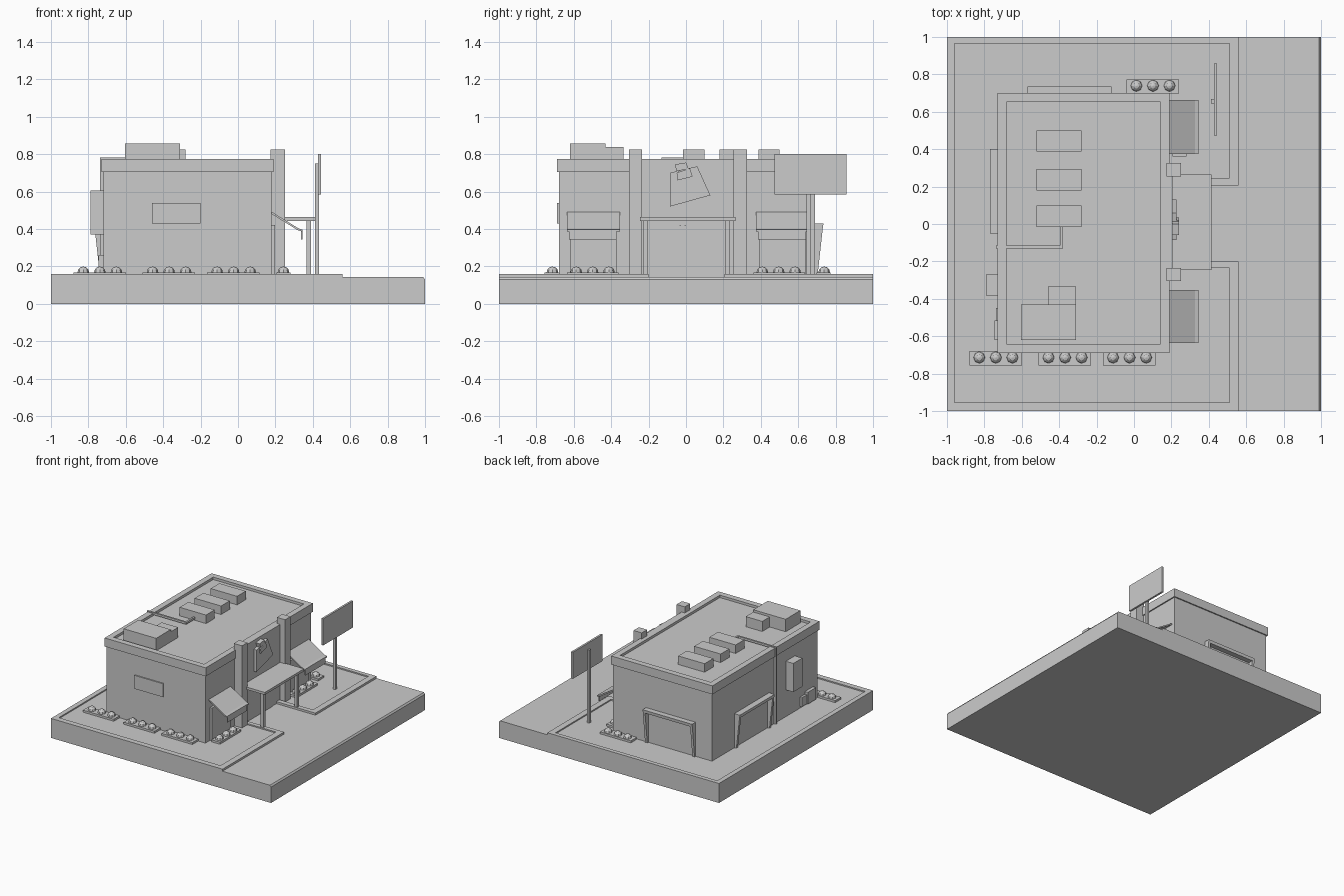
import bpy, bmesh
from mathutils import Vector


def finish(name, bm):
    bmesh.ops.recalc_face_normals(bm, faces=bm.faces)
    me = bpy.data.meshes.new(name)
    bm.to_mesh(me)
    bm.free()
    ob = bpy.data.objects.new(name, me)
    bpy.context.collection.objects.link(ob)
    return ob


def box(name, x0, x1, y0, y1, z0, z1):
    bm = bmesh.new()
    bmesh.ops.create_cube(bm, size=1)
    for v in bm.verts:
        v.co = Vector(((x0 + x1) / 2 + v.co.x * (x1 - x0),
                       (y0 + y1) / 2 + v.co.y * (y1 - y0),
                       (z0 + z1) / 2 + v.co.z * (z1 - z0)))
    return finish(name, bm)


def prism(name, pts, axis, a, b):
    """Extrude a 2D outline along an axis from a to b."""
    put = {'x': lambda p, t: (t, p[0], p[1]),
           'y': lambda p, t: (p[0], t, p[1]),
           'z': lambda p, t: (p[0], p[1], t)}[axis]
    bm = bmesh.new()
    f = bm.faces.new([bm.verts.new(put(p, a)) for p in pts])
    ext = bmesh.ops.extrude_face_region(bm, geom=[f])
    d = Vector(put((0, 0), b - a))
    bmesh.ops.translate(bm, vec=d, verts=[g for g in ext['geom'] if isinstance(g, bmesh.types.BMVert)])
    return finish(name, bm)


def frame(name, x0, x1, y0, y1, z0, z1, w):
    """Rectangular ring lying flat."""
    bm = bmesh.new()
    loops = []
    for d, z in ((0, z0), (0, z1), (w, z1), (w, z0)):
        loops.append([bm.verts.new(p) for p in ((x0 + d, y0 + d, z), (x1 - d, y0 + d, z),
                                                (x1 - d, y1 - d, z), (x0 + d, y1 - d, z))])
    for i in range(4):
        a, b = loops[i], loops[(i + 1) % 4]
        for j in range(4):
            k = (j + 1) % 4
            bm.faces.new((a[j], a[k], b[k], b[j]))
    return finish(name, bm)


def bush(x, y):
    bm = bmesh.new()
    bmesh.ops.create_uvsphere(bm, u_segments=8, v_segments=6, radius=0.031)
    bmesh.ops.translate(bm, vec=(x, y, 0.168), verts=bm.verts)
    finish("bush", bm)


# ground slab, with the road at its own top level
prism("ground_slab", [(-1, 0), (1, 0), (1, 0.13), (0.99, 0.143), (-1, 0.143)], 'y', -1, 1)

# kerb that runs round the plot and turns in along the entrance path
prism("kerb", [(0.19, 0.205), (0.56, 0.205), (0.56, 1), (-1, 1), (-1, -1), (0.56, -1),
               (0.56, -0.2), (0.19, -0.2), (0.19, -0.235), (0.51, -0.235), (0.51, -0.955),
               (-0.96, -0.955), (-0.96, 0.965), (0.51, 0.965), (0.51, 0.245), (0.19, 0.245)],
      'z', 0.13, 0.16)
box("lawn_main", -0.965, 0.18, -0.96, 0.97, 0.12, 0.15)
box("lawn_left", 0.18, 0.515, -0.96, -0.23, 0.12, 0.15)
box("lawn_right", 0.18, 0.515, 0.24, 0.97, 0.12, 0.15)

# building
box("walls", -0.72, 0.18, -0.68, 0.69, 0.13, 0.755)
frame("parapet", -0.73, 0.19, -0.69, 0.70, 0.705, 0.775, 0.048)
box("entrance_facade", 0.15, 0.205, -0.24, 0.26, 0.14, 0.775)
for y in (-0.27, 0.29):
    box("pillar", 0.175, 0.25, y - 0.035, y + 0.035, 0.14, 0.825)

# entrance: doors, handles, canopy and posts
box("door_frame", 0.19, 0.21, -0.19, 0.15, 0.14, 0.42)
for y in (-0.03, -0.005):
    box("door_handle", 0.21, 0.218, y - 0.004, y + 0.004, 0.385, 0.42)
box("canopy", 0.2, 0.415, -0.245, 0.265, 0.443, 0.463)
for y in (-0.215, 0.222):
    box("canopy_post", 0.365, 0.39, y - 0.012, y + 0.012, 0.14, 0.445)

# shop windows with awnings and planters
for y0, y1, py in ((-0.635, -0.352, -0.635), (0.375, 0.662, 0.36)):
    box("shop_window", 0.17, 0.198, y0 + 0.015, y1 - 0.02, 0.15, 0.42)
    prism("awning", [(0.175, 0.495), (0.325, 0.402), (0.32, 0.393), (0.175, 0.483)], 'y', y0, y1)
    prism("awning_lip", [(0.325, 0.402), (0.345, 0.396), (0.345, 0.386), (0.32, 0.393)], 'y', y0, y1)
    box("awning_valance", 0.337, 0.344, y0 + 0.01, y1 - 0.02, 0.343, 0.39)
    box("planter_bed", 0.205, 0.28, py, py + 0.275, 0.14, 0.167)
    for i in range(3):
        bush(0.243, py + 0.048 + i * 0.0875)

# planters along the long sides
for x0, y in ((-0.88, -0.718), (-0.51, -0.718), (-0.165, -0.718), (-0.04, 0.735)):
    box("planter_bed", x0, x0 + 0.28, y - 0.038, y + 0.038, 0.14, 0.167)
    for i in range(3):
        bush(x0 + 0.053 + i * 0.0885, y + 0.004)

# tilted facade board and its plain raised trim
prism("facade_board", [(-0.085, 0.70), (0.06, 0.735), (0.13, 0.58), (-0.085, 0.52)], 'x', 0.2, 0.228)
prism("board_trim_lower", [(-0.05, 0.70), (0.02, 0.725), (0.035, 0.68), (-0.045, 0.66)], 'x', 0.22, 0.24)
prism("board_trim_upper", [(-0.06, 0.745), (0.0, 0.755), (0.015, 0.72), (-0.05, 0.71)], 'x', 0.2, 0.24)

# roadside sign
box("sign_pole", 0.413, 0.433, 0.645, 0.668, 0.14, 0.75)
box("sign_panel", 0.428, 0.444, 0.472, 0.857, 0.583, 0.802)

# blank wall sign on the front wall
box("wall_sign", -0.46, -0.20, -0.69, -0.67, 0.43, 0.54)

# roof units
for y in (-0.015, 0.18, 0.388):
    box("roof_vent", -0.52, -0.28, y, y + 0.113, 0.74, 0.825)
box("roof_cooler", -0.605, -0.31, -0.62, -0.43, 0.74, 0.857)
box("roof_cooler_small", -0.46, -0.31, -0.43, -0.333, 0.74, 0.838)

# drain pipe over the parapet and down the back wall
box("pipe_roof_end", -0.395, -0.38, -0.13, -0.015, 0.765, 0.782)
box("pipe_roof", -0.738, -0.38, -0.13, -0.115, 0.765, 0.782)
box("pipe_down", -0.738, -0.715, -0.13, -0.115, 0.15, 0.782)


# hooded service bays: lintel plus tapered jambs
def bay(axis, wall, sign, a0, a1):
    def w(d):
        return wall + sign * d
    hood = [(w(-0.01), 0.405), (w(0.047), 0.405), (w(0.05), 0.43), (w(-0.01), 0.43)]
    jamb = [(w(-0.01), 0.15), (w(0.018), 0.15), (w(0.047), 0.41), (w(-0.01), 0.41)]
    sides = ((a0, a0 + 0.02), (a1 - 0.02, a1))
    if axis == 'y':
        prism("bay_hood", hood, 'y', a0, a1)
        for s in sides:
            prism("bay_jamb", jamb, 'y', *s)
    else:
        prism("bay_hood", hood, 'x', a0, a1)
        for s in sides:
            prism("bay_jamb", jamb, 'x', *s)


bay('y', -0.72, -1, -0.05, 0.40)
bay('x', 0.685, 1, -0.57, -0.12)

# service boxes on the back wall
box("electric_box", -0.788, -0.71, -0.385, -0.268, 0.37, 0.605)
box("meter_box", -0.747, -0.71, -0.62, -0.515, 0.165, 0.262)
box("meter_box_small", -0.738, -0.71, -0.515, -0.45, 0.165, 0.24)
